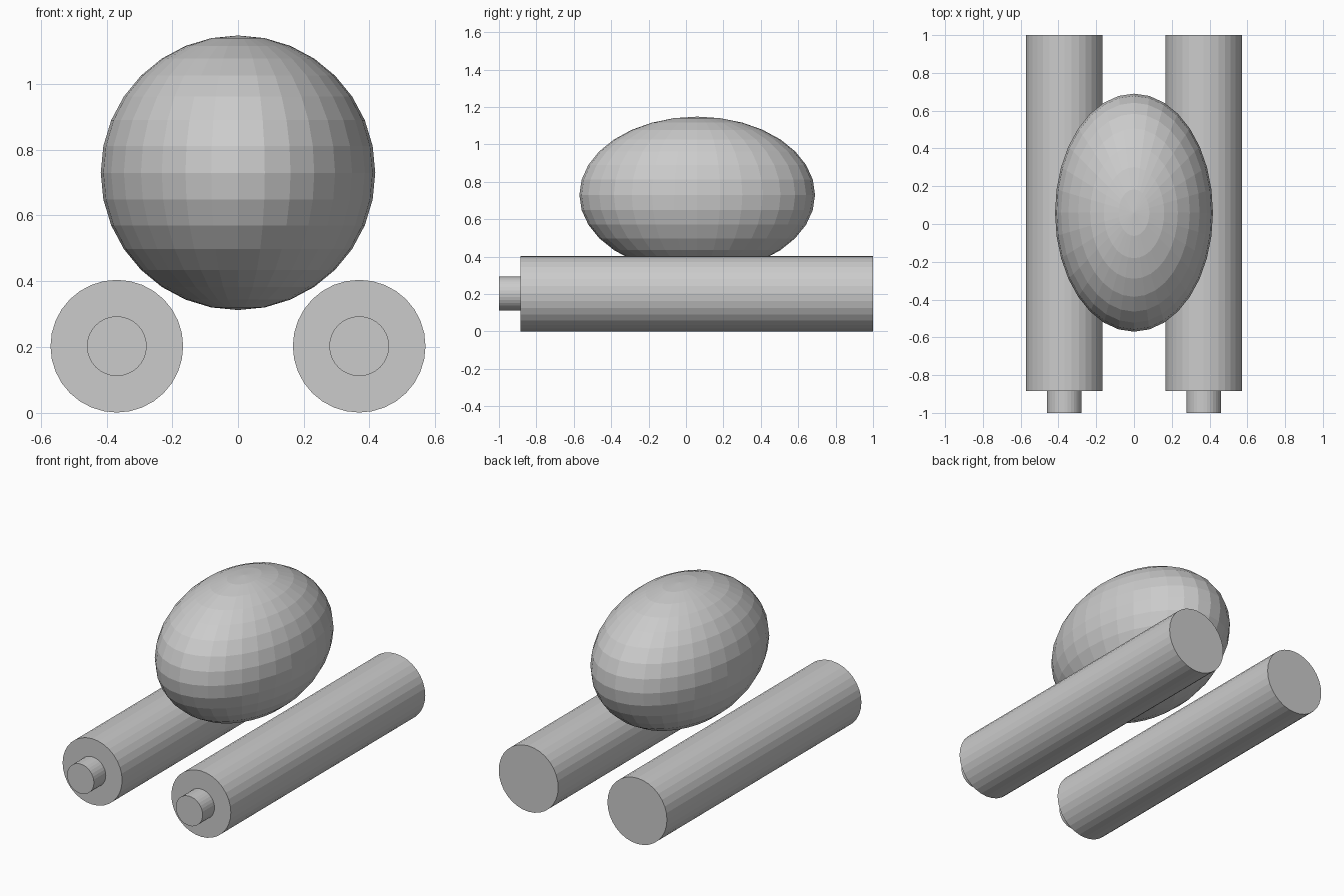
import bpy
from math import pi

if "Cube" in bpy.data.objects:
    bpy.data.objects.remove(bpy.data.objects["Cube"], do_unlink=True)

grey = bpy.data.materials.new("plain_grey")
grey.use_nodes = True
GREY = (0.6, 0.6, 0.6, 1)
grey.diffuse_color = GREY
grey.node_tree.nodes["Principled BSDF"].inputs["Base Color"].default_value = GREY


def finish(name):
    obj = bpy.context.object
    obj.name = name
    obj.data.materials.append(grey)
    return obj


def rod(name, x, radius, y0, y1):
    """Flat-shaded cylinder lying along y."""
    bpy.ops.mesh.primitive_cylinder_add(
        vertices=32, radius=radius, depth=y1 - y0,
        location=(x, (y0 + y1) / 2, TUBE_R), rotation=(pi / 2, 0, 0))
    return finish(name)


TUBE_R = 0.202
TUBE_X = 0.369
TUBE_FRONT = -0.885

# Two long tubes, each with a short nozzle at the front
for side, sign in (("left", 1), ("right", -1)):
    rod(side + "_tube", sign * TUBE_X, TUBE_R, TUBE_FRONT, 1)
    rod(side + "_nozzle", sign * TUBE_X, 0.091, -1, TUBE_FRONT)

# Faceted egg-shaped body resting between the tubes
bpy.ops.mesh.primitive_uv_sphere_add(
    segments=32, ring_count=16, radius=1, location=(0, 0.06, 0.73))
finish("body").scale = (0.418, 0.63, 0.418)
